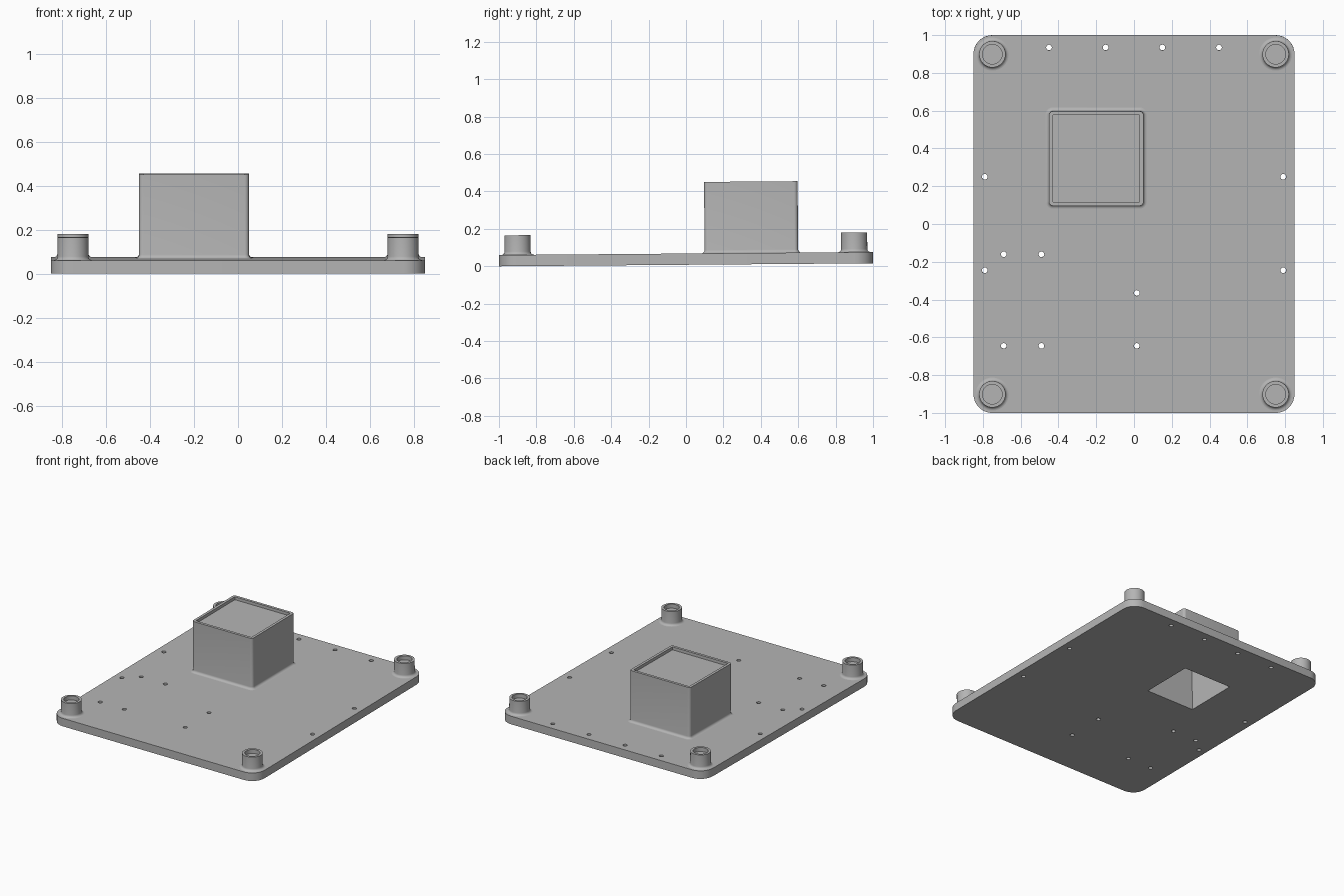
import bpy, bmesh, math
from mathutils import Matrix

cube = bpy.data.objects.get("Cube")
if cube:
    bpy.data.objects.remove(cube, do_unlink=True)

grey = bpy.data.materials.new("plain_grey")
colour = (0.46, 0.46, 0.46, 1)
grey.use_nodes = True
grey.diffuse_color = colour
grey.node_tree.nodes["Principled BSDF"].inputs["Base Color"].default_value = colour

PLATE = 0.06          # plate thickness
FILLET = 0.018        # blend where parts meet the plate
TILT = Matrix.Translation((0, 0, 0.008)) @ Matrix.Rotation(0.008, 4, 'X')


def outline(cx, cy, hx, hy, radius, steps=8):
    """Rounded rectangle; a circle when the radius equals the half size."""
    points = []
    for corner, (sx, sy) in enumerate([(1, 1), (-1, 1), (-1, -1), (1, -1)]):
        for i in range(steps + 1):
            a = (corner + i / steps) * math.pi / 2
            points.append((cx + sx * (hx - radius) + radius * math.cos(a),
                           cy + sy * (hy - radius) + radius * math.sin(a)))
    return points


def finish(obj):
    """Clean, tilt, colour and shade a part."""
    bm = bmesh.new()
    bm.from_mesh(obj.data)
    bmesh.ops.remove_doubles(bm, verts=bm.verts, dist=1e-5)
    bmesh.ops.recalc_face_normals(bm, faces=bm.faces)
    bm.to_mesh(obj.data)
    bm.free()
    obj.data.transform(TILT)
    obj.data.materials.clear()
    obj.data.materials.append(grey)
    bpy.ops.object.select_all(action='DESELECT')
    obj.select_set(True)
    bpy.context.view_layer.objects.active = obj
    bpy.ops.object.shade_smooth_by_angle(angle=math.radians(35))


def stack(name, cx, cy, sections):
    """Skin a series of (half size, corner radius, height) sections, capped."""
    bm = bmesh.new()
    rings = [[bm.verts.new((x, y, z)) for x, y in outline(cx, cy, h, h, r)]
             for h, r, z in sections]
    for low, high in zip(rings, rings[1:]):
        for i in range(len(low)):
            bm.faces.new((low[i - 1], low[i], high[i], high[i - 1]))
    bm.faces.new(rings[0])
    bm.faces.new(rings[-1])
    mesh = bpy.data.meshes.new(name)
    bm.to_mesh(mesh)
    bm.free()
    obj = bpy.data.objects.new(name, mesh)
    bpy.context.collection.objects.link(obj)
    finish(obj)


def flare(half, radius, steps=5):
    """Concave blend from the plate up into a wall."""
    result = []
    for i in range(steps + 1):
        a = i / steps * math.pi / 2
        out = FILLET * (1 - math.sin(a))
        result.append((half + out, radius + out, PLATE + FILLET * (1 - math.cos(a))))
    return result


# Base plate with through holes and the square opening under the tower
holes = [(-0.69, -0.16), (-0.49, -0.16), (-0.69, -0.645), (-0.49, -0.645),
         (0.015, -0.365), (0.015, -0.645)]
for side in (-1, 1):
    holes += [(side * 0.45, 0.935), (side * 0.15, 0.935),
              (side * 0.79, 0.25), (side * 0.79, -0.245)]
TOWER_X, TOWER_Y = -0.2, 0.35
loops = [outline(0, 0, 0.85, 1, 0.1)]
loops += [outline(x, y, 0.015, 0.015, 0.015, 4) for x, y in holes]
h = 0.2
loops.append([(TOWER_X + sx * h, TOWER_Y + sy * h)
              for sx, sy in [(1, 1), (-1, 1), (-1, -1), (1, -1)]])

curve = bpy.data.curves.new("base_plate", 'CURVE')
curve.dimensions = '2D'
curve.fill_mode = 'BOTH'
curve.extrude = PLATE / 2
for loop in loops:
    # drop repeated points where corner arcs meet
    pts = [p for i, p in enumerate(loop) if math.dist(p, loop[i - 1]) > 1e-5]
    spline = curve.splines.new('POLY')
    spline.points.add(len(pts) - 1)
    for point, (x, y) in zip(spline.points, pts):
        point.co = (x, y, 0, 1)
    spline.use_cyclic_u = True
plate = bpy.data.objects.new("base_plate", curve)
bpy.context.collection.objects.link(plate)
bpy.ops.object.select_all(action='DESELECT')
plate.select_set(True)
bpy.context.view_layer.objects.active = plate
bpy.ops.object.convert(target='MESH')
plate = bpy.context.view_layer.objects.active
plate.data.transform(Matrix.Translation((0, 0, PLATE / 2)))
finish(plate)

# Square tower: hollow from below, shallow tray on top
TOP = 0.442
stack("square_tower", TOWER_X, TOWER_Y,
      [(h, 0, TOP - 0.05), (h, 0, PLATE - 0.001),
       (0.25 + FILLET, 0.02 + FILLET, PLATE - 0.001)]
      + flare(0.25, 0.02)
      + [(0.25, 0.02, TOP), (0.23, 0.004, TOP), (0.23, 0.004, TOP - 0.022)])

# Corner posts with a round socket
POST = 0.165
for x, side in ((-0.75, "right"), (0.75, "left")):
    for y, end in ((-0.9, "front"), (0.9, "back")):
        stack(f"{end}_{side}_post", x, y,
              [(0.07 + FILLET, 0.07 + FILLET, PLATE - 0.01)]
              + flare(0.07, 0.07)
              + [(0.07, 0.07, POST), (0.052, 0.052, POST),
                 (0.052, 0.052, POST - 0.03)])
